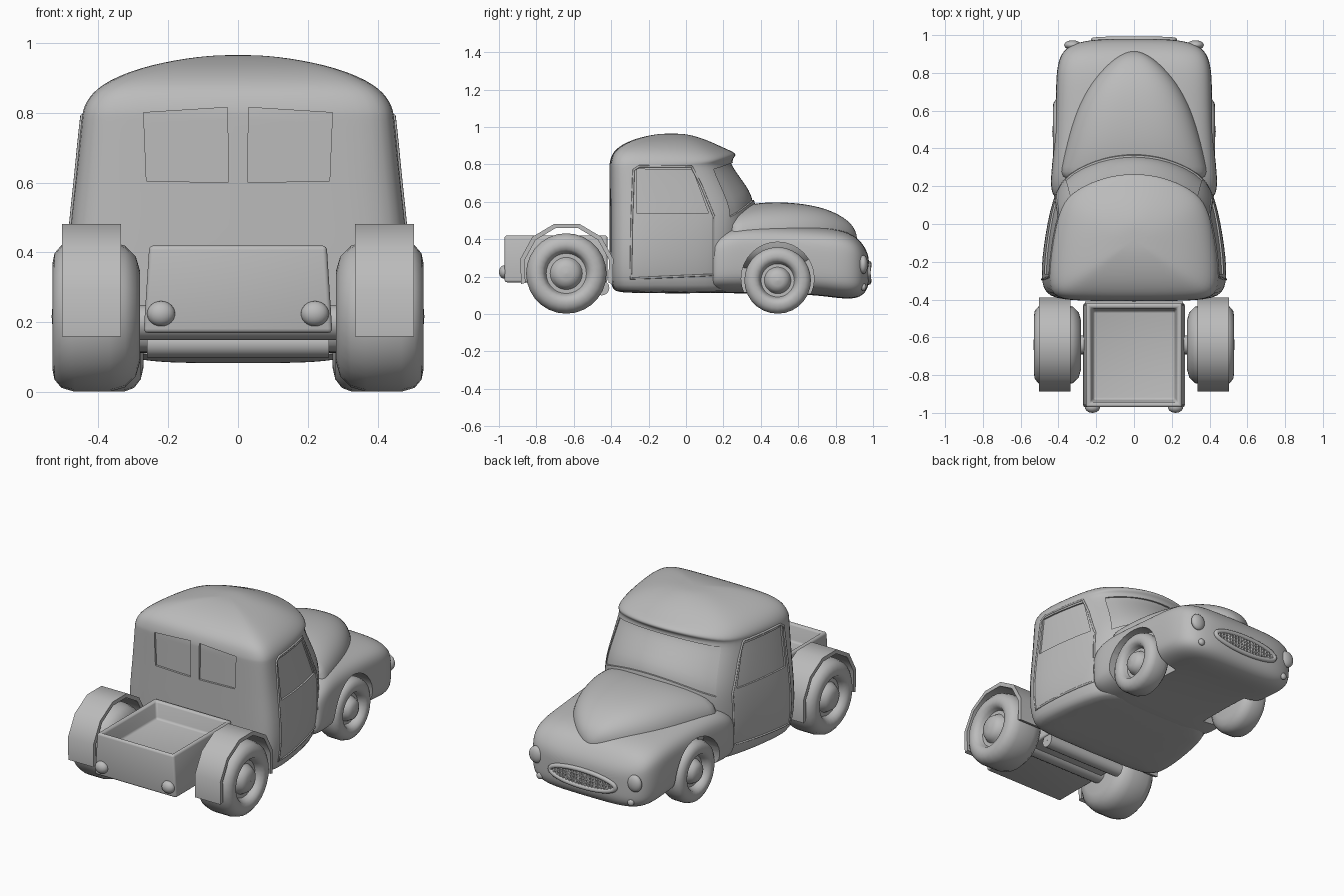
import bpy, bmesh, math
from mathutils import Vector, Matrix
from mathutils.bvhtree import BVHTree

if "Cube" in bpy.data.objects:
    bpy.data.objects.remove(bpy.data.objects["Cube"])

grey = bpy.data.materials.new("plain_grey")
grey.use_nodes = True
grey.diffuse_color = (0.5, 0.5, 0.5, 1)
grey.node_tree.nodes["Principled BSDF"].inputs["Base Color"].default_value = (0.5, 0.5, 0.5, 1)


def add(name, data):
    ob = bpy.data.objects.new(name, data)
    bpy.context.collection.objects.link(ob)
    data.materials.append(grey)
    return ob


def finish(bm, name):
    bmesh.ops.recalc_face_normals(bm, faces=bm.faces)
    me = bpy.data.meshes.new(name)
    bm.to_mesh(me)
    bm.free()
    return add(name, me)


def smooth(ob, angle=40):
    bpy.ops.object.select_all(action="DESELECT")
    ob.select_set(True)
    bpy.context.view_layer.objects.active = ob
    bpy.ops.object.shade_smooth_by_angle(angle=math.radians(angle))


def bake(ob):
    # Applies the modifiers
    dg = bpy.context.evaluated_depsgraph_get()
    me = bpy.data.meshes.new_from_object(ob.evaluated_get(dg))
    ob.modifiers.clear()
    ob.data = me


def loft(name, rings, closed=False, levels=0):
    bm = bmesh.new()
    rows = [[bm.verts.new(p) for p in ring] for ring in rings]
    pairs = list(zip(rows, rows[1:])) + ([(rows[-1], rows[0])] if closed else [])
    for a, b in pairs:
        for i in range(len(a)):
            j = (i + 1) % len(a)
            bm.faces.new((a[i], a[j], b[j], b[i]))
    if not closed:
        bm.faces.new(rows[0])
        bm.faces.new(rows[-1])
    ob = finish(bm, name)
    if levels:
        ob.modifiers.new("round", "SUBSURF").levels = levels
        bake(ob)
    return ob


def tree(ob):
    bpy.context.view_layer.update()
    return BVHTree.FromObject(ob, bpy.context.evaluated_depsgraph_get())


def project(bvh, p, d):
    hit = bvh.ray_cast(Vector(p) - d * 2, d)[0]
    return hit if hit else None


def tube(name, pts, radius, cyclic=False):
    cu = bpy.data.curves.new(name, "CURVE")
    cu.dimensions = "3D"
    cu.bevel_depth, cu.bevel_resolution = radius, 2
    sp = cu.splines.new("POLY")
    sp.points.add(len(pts) - 1)
    for q, p in zip(sp.points, pts):
        q.co = (*p, 1)
    sp.use_cyclic_u = cyclic
    cu.use_fill_caps = True
    return add(name, cu)


def seam(name, bvh, pts, d, radius):
    # Closed outline laid on a surface
    path = []
    for a, b in zip(pts, pts[1:] + pts[:1]):
        for k in range(8):
            h = project(bvh, Vector(a).lerp(Vector(b), k / 8), d)
            if h:
                path.append(h)
    return tube(name, path, radius, True)


def patch(name, bvh, quad, d, depth, bows=(0, 0), n=12):
    # Solid that follows a surface, used to sink a window pane
    a, b, c, e = map(Vector, quad)
    bm = bmesh.new()
    grid = []
    for i in range(n + 1):
        v = i / n
        row = []
        for j in range(n + 1):
            u = j / n
            p = a.lerp(b, u).lerp(e.lerp(c, u), v)
            p.z += (bows[0] * (1 - v) + bows[1] * v) * (1 - (2 * u - 1) ** 2)
            row.append(bm.verts.new((project(bvh, p, d) or p) + d * depth))
        grid.append(row)
    for i in range(n):
        for j in range(n):
            bm.faces.new((grid[i][j], grid[i][j + 1], grid[i + 1][j + 1], grid[i + 1][j]))
    out = bmesh.ops.extrude_face_region(bm, geom=bm.faces[:])
    top = [g for g in out["geom"] if isinstance(g, bmesh.types.BMVert)]
    bmesh.ops.translate(bm, verts=top, vec=-d * depth * 2)
    ob = finish(bm, name)
    ob.hide_render = True
    return ob


def cut(ob, cutters):
    for c in cutters:
        m = ob.modifiers.new("cut", "BOOLEAN")
        m.operation, m.solver, m.object = "DIFFERENCE", "EXACT", c
    bake(ob)
    for c in cutters:
        bpy.data.objects.remove(c)


def lathe(name, center, profile, side, segs=32):
    rings = []
    for k in range(segs):
        t = 2 * math.pi * k / segs
        rings.append([(side * (center[0] + a), center[1] + r * math.cos(t), center[2] + r * math.sin(t))
                      for a, r in profile])
    ob = loft(name, rings, closed=True)
    smooth(ob, 50)
    return ob


def ball(name, loc, size):
    bm = bmesh.new()
    bmesh.ops.create_uvsphere(bm, u_segments=20, v_segments=12, radius=1,
                              matrix=Matrix.Translation(loc) @ Matrix.Diagonal((*size, 1)))
    smooth(finish(bm, name))


# Cab, plan outlines stacked upward
def plan(z, yb, ys, yc, wb, wf, lift):
    L, f = ys - yb, yc - ys
    half = [(0, yb, 0), (.6 * wb, yb + .003, 0), (.93 * wb, yb + .03 * L, 0), (wb, yb + .2 * L, 0),
            (.65 * wb + .35 * wf, yb + .6 * L, 0), (wf, ys, 0), (.78 * wf, ys + .5 * f, .4),
            (.4 * wf, ys + .88 * f, .85), (0, yc, 1)]
    pts = half + [(-x, y, t) for x, y, t in half[-2:0:-1]]
    return [(x, y, z + lift * t) for x, y, t in pts]


cab = loft("cab", [plan(*r) for r in (
    (.11, -.36, .15, .30, .42, .36, 0), (.13, -.405, .17, .33, .48, .40, 0),
    (.30, -.41, .18, .36, .505, .425, 0), (.49, -.41, .205, .39, .49, .415, .10),
    (.60, -.41, .17, .35, .475, .408, .08), (.79, -.41, .085, .235, .455, .39, .03),
    (.80, -.41, .10, .275, .453, .395, .045), (.83, -.405, .10, .27, .445, .388, .035),
    (.88, -.385, .06, .215, .405, .345, .005), (.93, -.30, 0, .12, .29, .25, 0),
    (.958, -.19, -.05, .03, .14, .13, 0), (.965, -.12, -.07, -.03, .05, .05, 0))], levels=2)
cab_tree = tree(cab)
AHEAD, BEHIND = Vector((0, 1, 0)), Vector((0, -1, 0))

# Windows sunk into the cab, with frames and door seams
panes = []
shield = [(-.365, 0, .52), (.365, 0, .52), (.335, 0, .775), (-.335, 0, .775)]
panes.append(patch("windshield_cutter", cab_tree, shield, BEHIND, .01, (.09, .035), 16))
for s in (1, -1):
    inward = Vector((-s, 0, 0))
    glass = [(0, -.265, .54), (0, .12, .54), (0, .035, .77), (0, -.265, .775)]
    panes.append(patch("side_window_cutter", cab_tree, glass, inward, .01))
    rear = [(s * .028, 0, .6), (s * .262, 0, .605), (s * .27, 0, .80), (s * .03, 0, .815)]
    panes.append(patch("rear_window_cutter", cab_tree, rear, AHEAD, .012))
    door = [(0, -.295, .19), (0, -.29, .5), (0, -.28, .77), (0, -.25, .79), (0, .03, .788),
            (0, .08, .69), (0, .15, .52), (0, .15, .21)]
    seam("door_seam", cab_tree, door, inward, .006)
cut(cab, panes)
smooth(cab, 35)


# Front body with fenders, and the bonnet on top
def section(y, w, zb, zt, power, n=24):
    c, h = (zb + zt) / 2, (zt - zb) / 2
    ring = []
    for k in range(n):
        t = 2 * math.pi * (k + .5) / n
        cs, sn = math.cos(t), math.sin(t)
        ring.append((w * math.copysign(abs(cs) ** (2 / power), cs), y,
                     c + h * math.copysign(abs(sn) ** (2 / power), sn)))
    return ring


body = loft("front_body", [section(*r, 4.2) for r in (
    (.13, .40, .13, .39), (.15, .435, .115, .43), (.22, .445, .11, .47), (.32, .435, .11, .487),
    (.5, .42, .11, .48), (.7, .415, .10, .468), (.82, .412, .083, .455), (.9, .39, .08, .425),
    (.945, .345, .10, .375), (.968, .27, .13, .335), (.98, .17, .17, .29))], levels=2)
arches = []
for s in (1, -1):
    arches.append(lathe("arch_cutter", (.25, .49, .19),
                        [(0, .002), (0, .195), (.3, .195), (.3, .002)], s))
cut(body, arches)
smooth(body, 40)
nose = tree(body)

bonnet = loft("bonnet", [section(y, w, .80 - zt, zt, 2.6) for y, w, zt in (
    (.2, .405, .55), (.3, .39, .58), (.42, .365, .602), (.6, .315, .597), (.75, .235, .567),
    (.85, .14, .515), (.895, .075, .47), (.915, .02, .42))], levels=2)
smooth(bonnet)

# Grille: lens-shaped frame with bars
def lens(x):
    return .05 * math.sqrt(max(0, 1 - (x / .215) ** 2))


def on_nose(x, z):
    return project(nose, (x, 0, z), BEHIND)


ring = [2 * math.pi * k / 40 for k in range(40)]
tube("grille_frame", [on_nose(.215 * math.cos(t), .22 + .05 * math.sin(t)) for t in ring], .014, True)
for k in range(-9, 10):
    x = k * .021
    tube("grille_bar", [on_nose(x, .22 + f * lens(x)) for f in (-1, 0, 1)], .006)
for z in (-.02, 0, .02):
    tube("grille_rail", [on_nose(x * .018, .22 + z) for x in range(-10, 11)], .005)

# Lamps
for s in (1, -1):
    ball("headlight", on_nose(s * .325, .265), (.045, .025, .05))
    ball("front_marker", on_nose(s * .3, .145), (.02, .015, .02))
    ball("tail_light", (s * .22, -.97, .225), (.04, .03, .036))


# Wheels
def wheel(name, center, R, W, s):
    prof = [(-W, .005), (-W, .6), (-.95 * W, .8), (-.83 * W, .94), (-.65 * W, 1), (-.25 * W, 1),
            (-.1 * W, .95), (-.02 * W, .84), (0, .72), (-.005, .6), (-.025, .54), (-.045, .5),
            (-.045, .4), (-.03, .36), (-.01, .3), (.0, .17), (.003, .005)]
    lathe(name, center, [(a, r * R) for a, r in prof], s, 28)


for s in (1, -1):
    wheel("rear_wheel", (.53, -.64, .217), .215, .25, s)
    wheel("front_wheel", (.43, .49, .18), .178, .16, s)
    # Faceted rear mudguard
    rings = []
    for k in range(8):
        t = math.radians(-17 + 214 * k / 7)
        rings.append([(s * x, -.637 + r * math.cos(t), .235 + r * math.sin(t))
                      for x, r in ((.335, .232), (.335, .256), (.503, .256), (.503, .232))])
    smooth(loft("rear_mudguard", rings))
for name, y, z, r, w in (("rear_axle", -.64, .2, .05, .3), ("front_axle", .49, .18, .03, .3),
                         ("chassis_beam", -.45, .14, .04, .26)):
    lathe(name, (0, y, z), [(-w, .002), (-w, r), (w, r), (w, .002)], 1, 20)

# Cargo box with sunken floor
bm = bmesh.new()
bmesh.ops.create_cube(bm, size=1, matrix=Matrix.Translation((0, -.695, .295)) @ Matrix.Diagonal((.54, .55, .25, 1)))
for v in bm.verts:
    if v.co.z > .3:
        v.co.x *= .94
top = max(bm.faces, key=lambda f: f.calc_center_median().z)
bmesh.ops.inset_region(bm, faces=[top], thickness=.035)
floor = bmesh.ops.extrude_face_region(bm, geom=[top])
bmesh.ops.delete(bm, geom=[top], context="FACES")
for v in floor["geom"]:
    if isinstance(v, bmesh.types.BMVert):
        v.co = (v.co.x * .94, -.695 + (v.co.y + .695) * .94, .32)
box = finish(bm, "cargo_box")
bev = box.modifiers.new("soft", "BEVEL")
bev.width, bev.segments = .016, 3
bake(box)
smooth(box)
